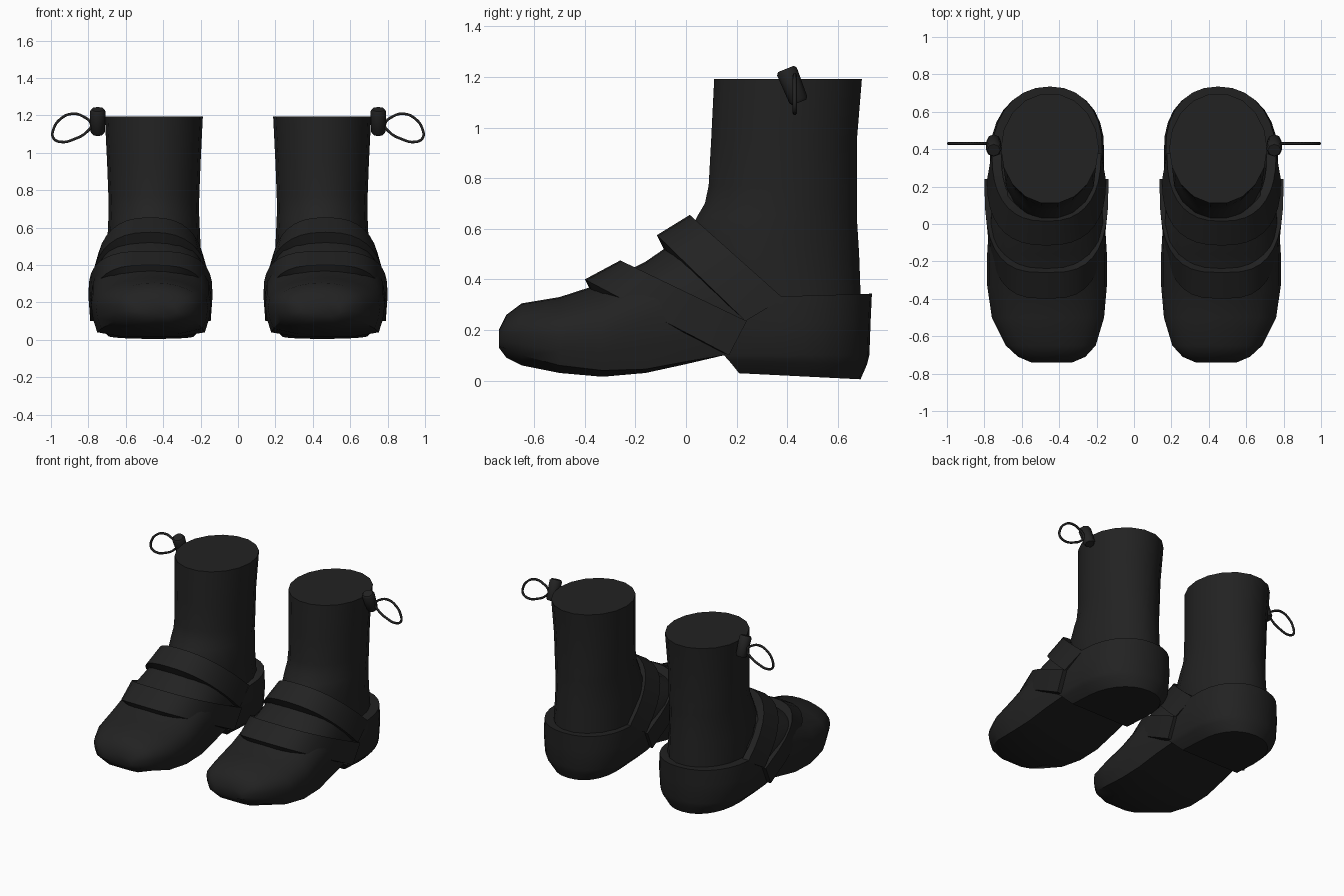
import bpy, bmesh
from math import sin, cos, pi, copysign
from mathutils import Vector

if "Cube" in bpy.data.objects:
    bpy.data.objects.remove(bpy.data.objects["Cube"])


def make_material(name, rgb):
    m = bpy.data.materials.new(name)
    m.use_nodes = True
    m.diffuse_color = (*rgb, 1)
    bsdf = m.node_tree.nodes["Principled BSDF"]
    bsdf.inputs["Base Color"].default_value = (*rgb, 1)
    bsdf.inputs["Roughness"].default_value = 0.8
    return m


BLACK = make_material("black leather", (0.016, 0.016, 0.016))


def power(v, n):
    """Superellipse coordinate of a sine or cosine."""
    return copysign(abs(v) ** (2 / n), v)


def loft(name, rings, angle=40, wrap=True):
    """Skin equal rings of points, cap both ends, mirror to the other boot."""
    bm = bmesh.new()
    rows = [[bm.verts.new(p) for p in ring] for ring in rings]
    n = len(rows[0])
    for a, b in zip(rows, rows[1:]):
        for i in range(n):
            j = (i + 1) % n
            bm.faces.new((a[i], a[j], b[j], b[i]))
    bm.faces.new(rows[0])
    bm.faces.new(rows[-1])
    bmesh.ops.recalc_face_normals(bm, faces=bm.faces)
    me = bpy.data.meshes.new(name)
    bm.to_mesh(me)
    bm.free()
    ob = bpy.data.objects.new(name, me)
    bpy.context.collection.objects.link(ob)
    me.materials.append(BLACK)
    bpy.ops.object.select_all(action='DESELECT')
    bpy.context.view_layer.objects.active = ob
    ob.select_set(True)
    bpy.ops.object.shade_smooth_by_angle(angle=angle * pi / 180)
    mirror = ob.modifiers.new("other boot", 'MIRROR')
    mirror.use_mirror_merge = False
    return ob


# Foot: cross-sections along y (y, centre x, half width, sole z, rim z, top z)
def foot_section(y, cx, w, zb, zr, zt):
    zm = zr + 0.42 * (zt - zr) if zt < 0.4 else 0.24
    pts = [(cx + w * cos(k * pi / 12), y, zm + (zt - zm) * power(sin(k * pi / 12), 2.2))
           for k in range(13)]
    under = [(-0.97, (zm + zr) / 2), (-0.9, zr), (-0.45, zb),
             (0.45, zb), (0.9, zr), (0.97, (zm + zr) / 2)]
    return pts + [(cx + w * f, y, z) for f, z in under]


foot = [(-0.74, 0.44, 0.11, 0.13, 0.135, 0.20), (-0.71, 0.44, 0.18, 0.09, 0.125, 0.26),
        (-0.65, 0.445, 0.24, 0.06, 0.10, 0.305), (-0.50, 0.46, 0.30, 0.03, 0.06, 0.33),
        (-0.33, 0.465, 0.32, 0.015, 0.04, 0.385), (-0.16, 0.465, 0.32, 0.03, 0.045, 0.47),
        (0.0, 0.465, 0.31, 0.065, 0.075, 0.58), (0.15, 0.465, 0.295, 0.10, 0.10, 0.62),
        (0.30, 0.465, 0.27, 0.10, 0.10, 0.50)]
loft("foot", [foot_section(*s) for s in foot])


# Shaft: stacked ovals (z, front y, back y, half width)
def oval(z, y0, y1, w, n=18):
    return [(0.45 + w * cos(2 * pi * k / n),
             (y0 + y1) / 2 + (y1 - y0) / 2 * sin(2 * pi * k / n), z) for k in range(n)]


shaft = [(0.2, 0.1, 0.70, 0.25), (0.5, -0.03, 0.69, 0.25), (0.65, 0.04, 0.68, 0.243),
         (0.7, 0.07, 0.68, 0.242), (0.77, 0.085, 0.68, 0.243), (0.95, 0.095, 0.68, 0.25),
         (1.193, 0.107, 0.70, 0.262)]
loft("shaft", [oval(*s) for s in shaft])


# Heel cup: U-shaped outlines (z, half width, front y, back y, floor tilt)
def heel_outline(z, w, yf, yb, tilt):
    yc = 0.38
    pts = [(0.465 + w, yf)]
    for k in range(15):
        a = pi * k / 14
        pts.append((0.465 - 0.015 * sin(a) + w * power(cos(a), 2.2),
                    yc + (yb - yc) * power(sin(a), 2.2)))
    pts.append((0.465 - w, yf))
    return [(x, y, z - tilt * (y - 0.45)) for x, y in pts]


heel = [(0.017, 0.23, 0.21, 0.69, 0.05), (0.07, 0.28, 0.17, 0.715, 0.03),
        (0.10, 0.295, 0.15, 0.725, 0), (0.235, 0.305, 0.235, 0.73, 0),
        (0.335, 0.295, 0.37, 0.735, -0.03)]
loft("heel_cup", [heel_outline(*h) for h in heel])


# Straps: bands over the instep with sloping lower and upper edges
def strap(name, low, high, w_low, w_high, n):
    inset = Vector((0.03, -0.06))

    def rail(edge, w, inner, a):
        top, end = Vector(edge[0]), Vector(edge[1])
        if inner:
            top, w = top + inset, w - 0.05
        p = end.lerp(top, power(sin(a), n))
        return (0.468 + w * power(cos(a), n), p.x, p.y)

    rings = []
    for k in range(19):
        a = pi * k / 18
        rings.append([rail(low, w_low, False, a), rail(high, w_high, False, a),
                      rail(high, w_high, True, a), rail(low, w_low, True, a)])
    loft(name, rings, 35)


strap("toe_strap", ((-0.40, 0.40), (0.17, 0.10)), ((-0.26, 0.475), (0.24, 0.235)),
      0.322, 0.332, 3)
strap("ankle_strap", ((-0.115, 0.575), (0.235, 0.235)), ((0.015, 0.655), (0.385, 0.325)),
      0.318, 0.292, 2.5)

# Pull tab: small tilted barrel at the outer top of the shaft
base, tip = Vector((0.75, 0.448, 1.10)), Vector((0.75, 0.395, 1.232))
tilt = (tip - base).to_track_quat('Z', 'Y')


def barrel_ring(t, r):
    return [base.lerp(tip, t) + tilt @ Vector((r * cos(k * pi / 4), r * sin(k * pi / 4), 0))
            for k in range(8)]


loft("pull_tab", [barrel_ring(t, r) for t, r in
                  ((0, 0.03), (0.08, 0.038), (0.92, 0.042), (1, 0.034))])

# Pull loops: thin cord teardrops standing out from the tabs
cord = [(0.785, 1.15), (0.83, 1.195), (0.89, 1.208), (0.95, 1.18), (0.985, 1.13),
        (0.988, 1.08), (0.95, 1.058), (0.87, 1.075), (0.81, 1.11)]
for side, label in ((1, "left"), (-1, "right")):
    cu = bpy.data.curves.new(label + "_pull_loop", 'CURVE')
    cu.dimensions = '3D'
    cu.bevel_depth = 0.008
    cu.bevel_resolution = 1
    cu.resolution_u = 4
    sp = cu.splines.new('BEZIER')
    sp.bezier_points.add(len(cord) - 1)
    for bp, (x, z) in zip(sp.bezier_points, cord):
        bp.co = (side * x, 0.43, z)
        bp.handle_left_type = bp.handle_right_type = 'AUTO'
    sp.use_cyclic_u = True
    cu.materials.append(BLACK)
    bpy.context.collection.objects.link(bpy.data.objects.new(cu.name, cu))
